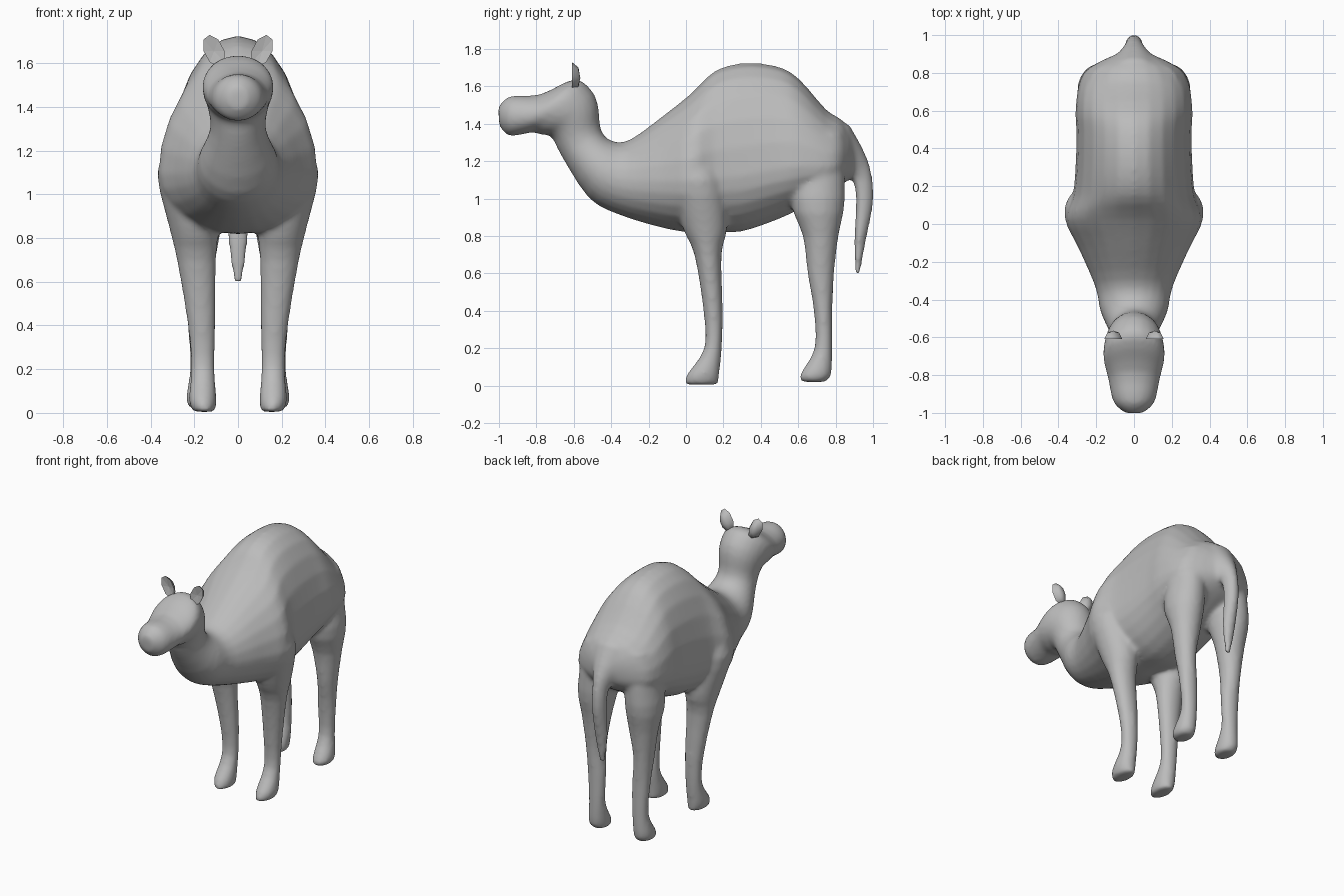
import bpy, bmesh, math
from mathutils import Vector

if "Cube" in bpy.data.objects:
    bpy.data.objects.remove(bpy.data.objects["Cube"])

hide = bpy.data.materials.new("grey_hide")
hide.diffuse_color = (0.5, 0.5, 0.5, 1)
hide.use_nodes = True
hide.node_tree.nodes["Principled BSDF"].inputs["Base Color"].default_value = hide.diffuse_color
SEG = 24


def refine(stations, steps=3):
    """Smooth curve through the stations."""
    pts = [Vector(s) for s in stations]
    pts = [pts[0]] + pts + [pts[-1]]
    out = []
    for a, b, c, d in zip(pts, pts[1:], pts[2:], pts[3:]):
        for k in range(steps):
            t = k / steps
            out.append(b + (c - a) * (t / 2) + (a * 2 - b * 5 + c * 4 - d) * (t * t / 2)
                       + (b * 3 - a - c * 3 + d) * (t ** 3 / 2))
    return out + [pts[-1]]


def skin(bm, rings):
    """Bridge a list of closed rings and cap both ends."""
    loops = [[bm.verts.new(p) for p in r] for r in rings]
    for a, b in zip(loops, loops[1:]):
        for i in range(SEG):
            j = (i + 1) % SEG
            bm.faces.new((a[i], a[j], b[j], b[i]))
    bm.faces.new(loops[0][::-1])
    bm.faces.new(loops[-1])


def spine_ring(ty, tz, by, bz, w):
    """Section from top point to bottom point; the torso is widest low down."""
    top, bot = Vector((0, ty, tz)), Vector((0, by, bz))
    m = min(0.5, max(0.33, 0.38 - ty * 0.3))
    ring = []
    for k in range(SEG):
        a = 2 * math.pi * k / SEG
        s = math.sin(a)
        t = m + s * ((1 - m) if s > 0 else m)
        ring.append(bot.lerp(top, t) + Vector((w * math.cos(a), 0, 0)))
    return ring


def leg_ring(z, y0, y1, x0, x1, side):
    """Level oval filling the given y and x limits."""
    ring = []
    for k in range(SEG):
        a = 2 * math.pi * k / SEG
        ring.append(Vector((side * ((x0 + x1) / 2 + (x1 - x0) / 2 * math.cos(a)),
                            (y0 + y1) / 2 + (y1 - y0) / 2 * math.sin(a), z)))
    return ring


def finish(bm, name):
    bmesh.ops.recalc_face_normals(bm, faces=bm.faces)
    mesh = bpy.data.meshes.new(name)
    bm.to_mesh(mesh)
    bm.free()
    mesh.materials.append(hide)
    obj = bpy.data.objects.new(name, mesh)
    bpy.context.collection.objects.link(obj)
    return obj


# Rump, hump, shoulders, neck, head, muzzle: top y z, bottom y z, half width
trunk = [
    (.93, 1.28, .90, 1.13, .06), (.84, 1.415, .83, 1.07, .23), (.75, 1.475, .75, 1.02, .29),
    (.60, 1.645, .60, .94, .31), (.48, 1.71, .48, .885, .305), (.30, 1.725, .30, .825, .31),
    (.15, 1.68, .15, .82, .325), (.03, 1.565, .02, .82, .365), (-.12, 1.445, -.13, .845, .295),
    (-.30, 1.315, -.36, .915, .205), (-.40, 1.31, -.52, 1.005, .178),
    (-.455, 1.37, -.667, 1.23, .127), (-.47, 1.50, -.72, 1.33, .142),
    (-.51, 1.585, -.78, 1.343, .158), (-.60, 1.638, -.82, 1.355, .162),
    (-.78, 1.557, -.87, 1.345, .136), (-.94, 1.548, -.95, 1.337, .108),
    (-1.004, 1.49, -.998, 1.39, .045),
]
# Tail: outer y z, inner y z, half width
tail = [
    (.87, 1.40, .83, 1.15, .14), (.975, 1.20, .885, 1.11, .06), (1.003, 1.0, .91, 1.0, .047),
    (.963, .78, .90, .78, .044), (.93, .60, .905, .60, .02),
]
# Legs: height, front y, back y, inner x, outer x
front_leg = [
    (1.25, -.05, .15, .10, .30), (1.10, -.08, .20, .10, .37), (.85, -.02, .22, .09, .315),
    (.70, .045, .19, .10, .28), (.40, .093, .197, .103, .23), (.20, .097, .192, .107, .215),
    (.06, .005, .178, .098, .225), (.005, -.005, .172, .105, .205),
]
hind_leg = [
    (1.35, .60, .84, .06, .24), (1.0, .56, .85, .06, .30), (.80, .625, .815, .085, .275),
    (.60, .65, .792, .118, .248), (.40, .683, .783, .108, .23), (.20, .687, .783, .112, .22),
    (.06, .61, .777, .108, .238), (.02, .62, .745, .115, .215),
]

# Whole body fused into one smooth skin
bm = bmesh.new()
for part in (trunk, tail):
    skin(bm, [spine_ring(*r) for r in refine(part)])
for side in (-1, 1):
    for leg in (front_leg, hind_leg):
        skin(bm, [leg_ring(*r, side) for r in refine(leg)])
body = finish(bm, "body")
fuse = body.modifiers.new("fuse", 'REMESH')
fuse.mode = 'VOXEL'
fuse.voxel_size = 0.014
fuse.use_smooth_shade = True
soften = body.modifiers.new("soften", 'SMOOTH')
soften.factor = 0.5
soften.iterations = 8

# Ears: leaf leaning outward, cupped in front and ridged behind
for side, name in ((-1, "ear_right"), (1, "ear_left")):
    bm = bmesh.new()
    rim, back = [], []
    for k in range(8):
        a = 2 * math.pi * k / 8
        x, z = 0.048 * math.cos(a) + 0.02 * math.sin(a), 0.073 * math.sin(a)
        rim.append(bm.verts.new((side * (.11 + x), -.61, 1.657 + z)))
        back.append(bm.verts.new((side * (.11 + x * .65), -.575, 1.65 + z * .7)))
    cup = bm.verts.new((side * .11, -.60, 1.655))
    ridge = bm.verts.new((side * .11, -.565, 1.645))
    for i in range(8):
        j = (i + 1) % 8
        bm.faces.new((rim[i], rim[j], cup))
        bm.faces.new((rim[j], rim[i], back[i], back[j]))
        bm.faces.new((back[j], back[i], ridge))
    for f in bm.faces:
        f.smooth = cup not in f.verts
    finish(bm, name)
